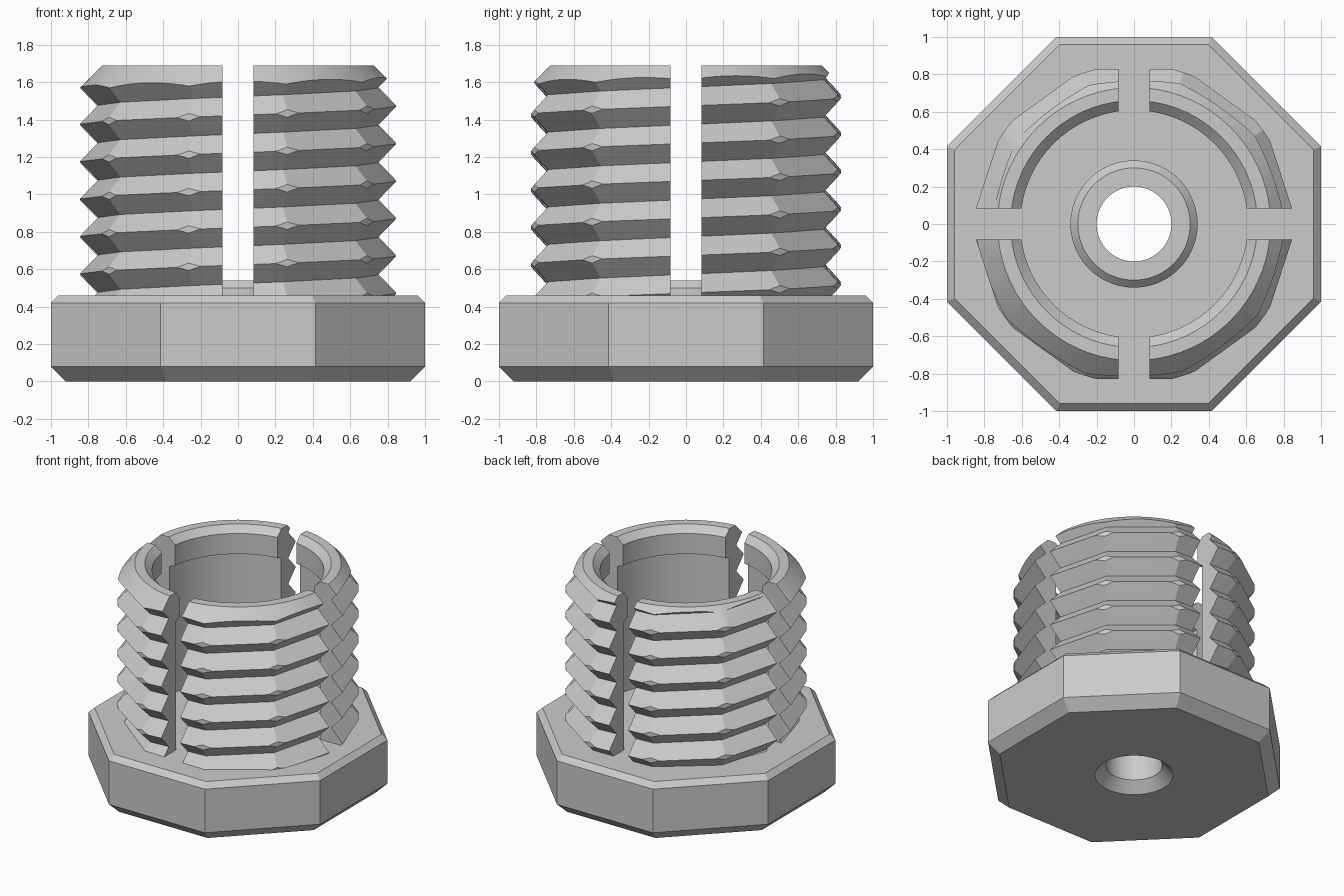
import bpy
import bmesh
from math import cos, sin, pi, radians

if "Cube" in bpy.data.objects:
    bpy.data.objects.remove(bpy.data.objects["Cube"])

GREY = (0.6, 0.6, 0.6, 1)
steel = bpy.data.materials.new("plain_grey")
steel.use_nodes = True
steel.diffuse_color = GREY
steel.node_tree.nodes["Principled BSDF"].inputs["Base Color"].default_value = GREY


def finish(name, bm):
    """Turn a bmesh into a named, coloured object."""
    bmesh.ops.remove_doubles(bm, verts=bm.verts, dist=1e-5)
    bmesh.ops.recalc_face_normals(bm, faces=bm.faces)
    mesh = bpy.data.meshes.new(name)
    bm.to_mesh(mesh)
    bm.free()
    mesh.materials.append(steel)
    obj = bpy.data.objects.new(name, mesh)
    bpy.context.collection.objects.link(obj)
    return obj


def lathe(name, profile, sides=72, turn=0.0, scale=1.0):
    """Revolve a closed (radius, height) profile about the z axis."""
    bm = bmesh.new()
    rings = []
    for k in range(sides):
        a = turn + 2 * pi * k / sides
        rings.append([bm.verts.new((r * scale * cos(a), r * scale * sin(a), z))
                      for r, z in profile])
    count = len(profile)
    for k in range(sides):
        a, b = rings[k], rings[(k + 1) % sides]
        for i in range(count):
            j = (i + 1) % count
            if profile[i][0] or profile[j][0]:
                bm.faces.new((a[i], b[i], b[j], a[j]))
    return finish(name, bm)


def box(name, size, centre):
    bm = bmesh.new()
    bmesh.ops.create_cube(bm, size=1)
    for v in bm.verts:
        v.co = [c * s + o for c, s, o in zip(v.co, size, centre)]
    return finish(name, bm)


def combine(obj, other, operation):
    """Apply a boolean and throw the helper away."""
    other.hide_render = True
    mod = obj.modifiers.new("join", "BOOLEAN")
    mod.operation = operation
    mod.solver = "EXACT"
    mod.object = other
    bpy.context.view_layer.objects.active = obj
    bpy.ops.object.modifier_apply(modifier=mod.name)
    bpy.data.objects.remove(other)


def thread_solid(name, pitch, crest, root, start, turns, sides):
    """Closed helical solid with a V profile and few sides per turn."""
    bm = bmesh.new()
    cols = []
    for j in range(sides):
        a = 2 * pi * j / sides
        col = []
        for i in range(2 * turns + 1):
            r = crest if i % 2 else root
            col.append(bm.verts.new((r * cos(a), r * sin(a),
                                     start + pitch * (i / 2 + j / sides))))
        cols.append(col)
    # the last column meets the first one, one pitch higher
    for j in range(sides):
        a = cols[j]
        b = cols[j + 1] if j + 1 < sides else cols[0][2:]
        for i in range(min(len(a), len(b)) - 1):
            bm.faces.new((a[i], b[i], b[i + 1]))
            bm.faces.new((a[i], b[i + 1], a[i + 1]))
    # close both ends with a fan
    first, last = cols[0], cols[-1]
    low = [c[0] for c in cols] + [first[2], first[1]]
    high = [c[-1] for c in cols] + [last[-2], last[-3]]
    for loop, z in ((low, start - 0.3), (high, start + pitch * turns + 0.5)):
        tip = bm.verts.new((0, 0, z))
        for k in range(len(loop)):
            bm.faces.new((tip, loop[k], loop[(k + 1) % len(loop)]))
    return finish(name, bm)


# Octagonal base with chamfered edges, raised boss and countersunk hole
base = lathe("octagonal_base",
             [(0, 0), (0.92, 0), (1, 0.08), (1, 0.42), (0.96, 0.46), (0, 0.46)],
             sides=8, turn=pi / 8, scale=1 / cos(pi / 8))
boss = lathe("boss", [(0, 0.3), (0.34, 0.3), (0.34, 0.5), (0.3, 0.54), (0, 0.54)])
combine(base, boss, "UNION")
hole = lathe("hole", [(0, -0.04), (0.316, -0.04), (0.2, 0.076), (0.2, 0.7), (0, 0.7)])
combine(base, hole, "DIFFERENCE")

# Threaded sleeve: helical solid trimmed by a hollow turned shape
PITCH = 0.2
sleeve = thread_solid("threaded_sleeve", PITCH, 0.872, 0.775,
                      0.473 - 1.5 * PITCH, 9, 10)
envelope = lathe("envelope", [(0.655, 0.45), (0.853, 0.45), (0.853, 1.567),
                              (0.73, 1.69), (0.66, 1.69), (0.608, 1.64),
                              (0.608, 1.48), (0.655, 1.46)])
combine(sleeve, envelope, "INTERSECT")

# Crossed slots splitting the sleeve into four fingers
for size in ((3, 0.164, 2), (0.164, 3, 2)):
    combine(sleeve, box("slot", size, (0, 0, 1.3)), "DIFFERENCE")

# Keep facets crisp and round walls smooth
bpy.ops.object.select_all(action="DESELECT")
for obj in (base, sleeve):
    obj.select_set(True)
bpy.context.view_layer.objects.active = base
bpy.ops.object.shade_smooth_by_angle(angle=radians(20))
